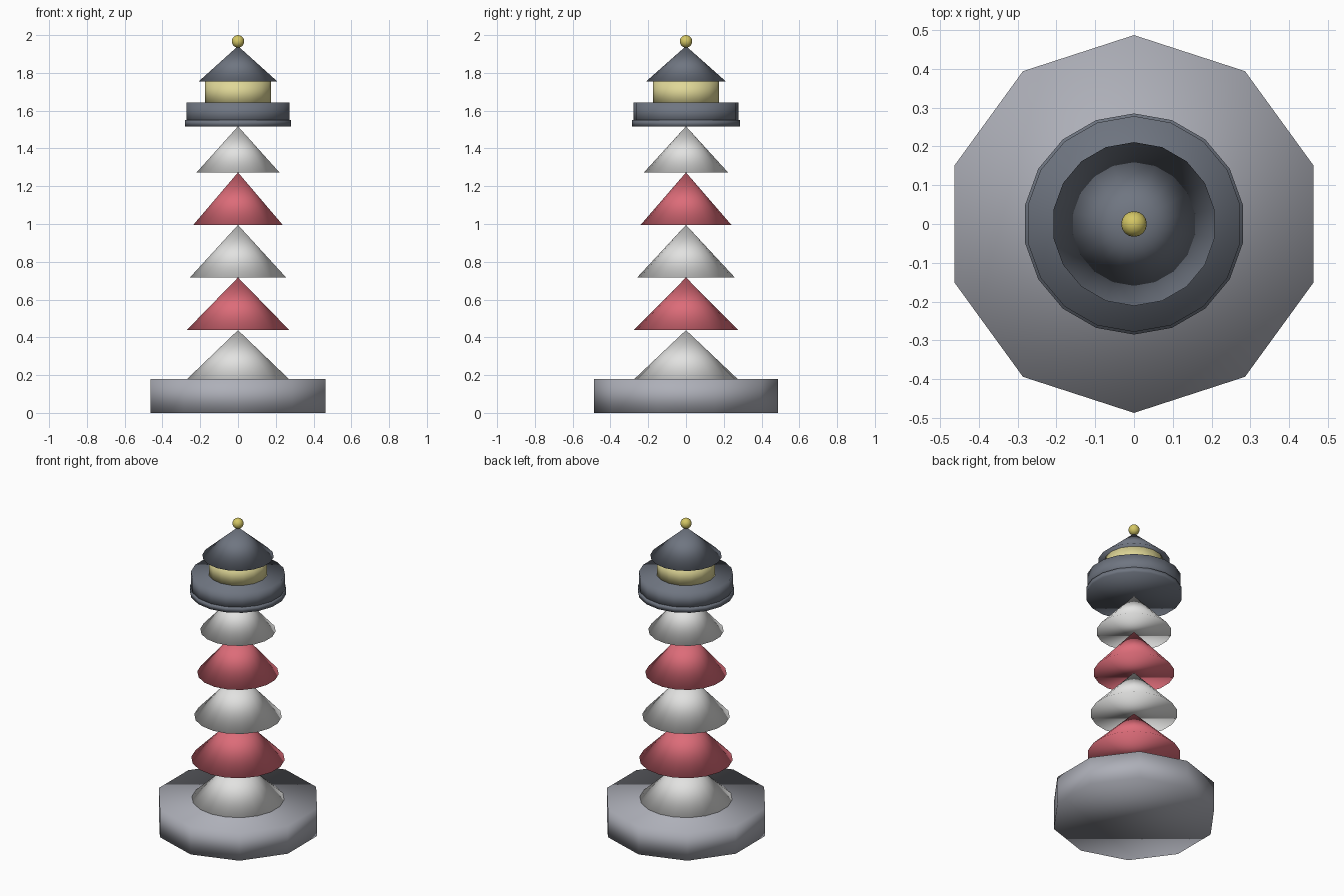
import bpy

cube = bpy.data.objects.get("Cube")
if cube:
    bpy.data.objects.remove(cube, do_unlink=True)


def material(name, rgb):
    mat = bpy.data.materials.new(name)
    mat.use_nodes = True
    mat.diffuse_color = (*rgb, 1)
    mat.node_tree.nodes["Principled BSDF"].inputs["Base Color"].default_value = (*rgb, 1)
    return mat


stone = material("stone grey", (0.42, 0.43, 0.48))
white = material("white paint", (0.76, 0.76, 0.75))
red = material("red paint", (0.72, 0.15, 0.19))
slate = material("dark slate", (0.16, 0.18, 0.22))
glow = material("pale lamp yellow", (0.74, 0.68, 0.31))
brass = material("brass", (0.66, 0.57, 0.13))


def finish(name, mat):
    obj = bpy.context.object
    obj.name = obj.data.name = name
    obj.data.materials.append(mat)
    # soft shading runs across the caps as well as the sides
    bpy.ops.object.shade_smooth()


def drum(name, mat, bottom, top, radius, sides=18, pointed=False):
    bpy.ops.mesh.primitive_cone_add(
        vertices=sides, radius1=radius, radius2=0 if pointed else radius,
        depth=top - bottom, location=(0, 0, (bottom + top) / 2))
    finish(name, mat)


# ten-sided foundation
drum("base", stone, 0, 0.18, 0.487, sides=10)

# stacked tower cones, alternating white and red
levels = [0.16, 0.438, 0.717, 0.995, 1.273, 1.517]
for i, (bottom, top) in enumerate(zip(levels, levels[1:])):
    drum(f"tower_section_{i + 1}", red if i % 2 else white,
         bottom, top, 0.294 - 0.0178 * i, pointed=True)

# gallery, lantern and roof
drum("gallery_rim", slate, 1.517, 1.55, 0.285)
drum("gallery", slate, 1.53, 1.643, 0.278)
drum("lamp_room", glow, 1.63, 1.76, 0.175, sides=16)
drum("roof", slate, 1.755, 1.942, 0.211, pointed=True)

# ball on the roof
bpy.ops.mesh.primitive_uv_sphere_add(segments=16, ring_count=10, radius=0.033,
                                     location=(0, 0, 1.967))
finish("finial", brass)
